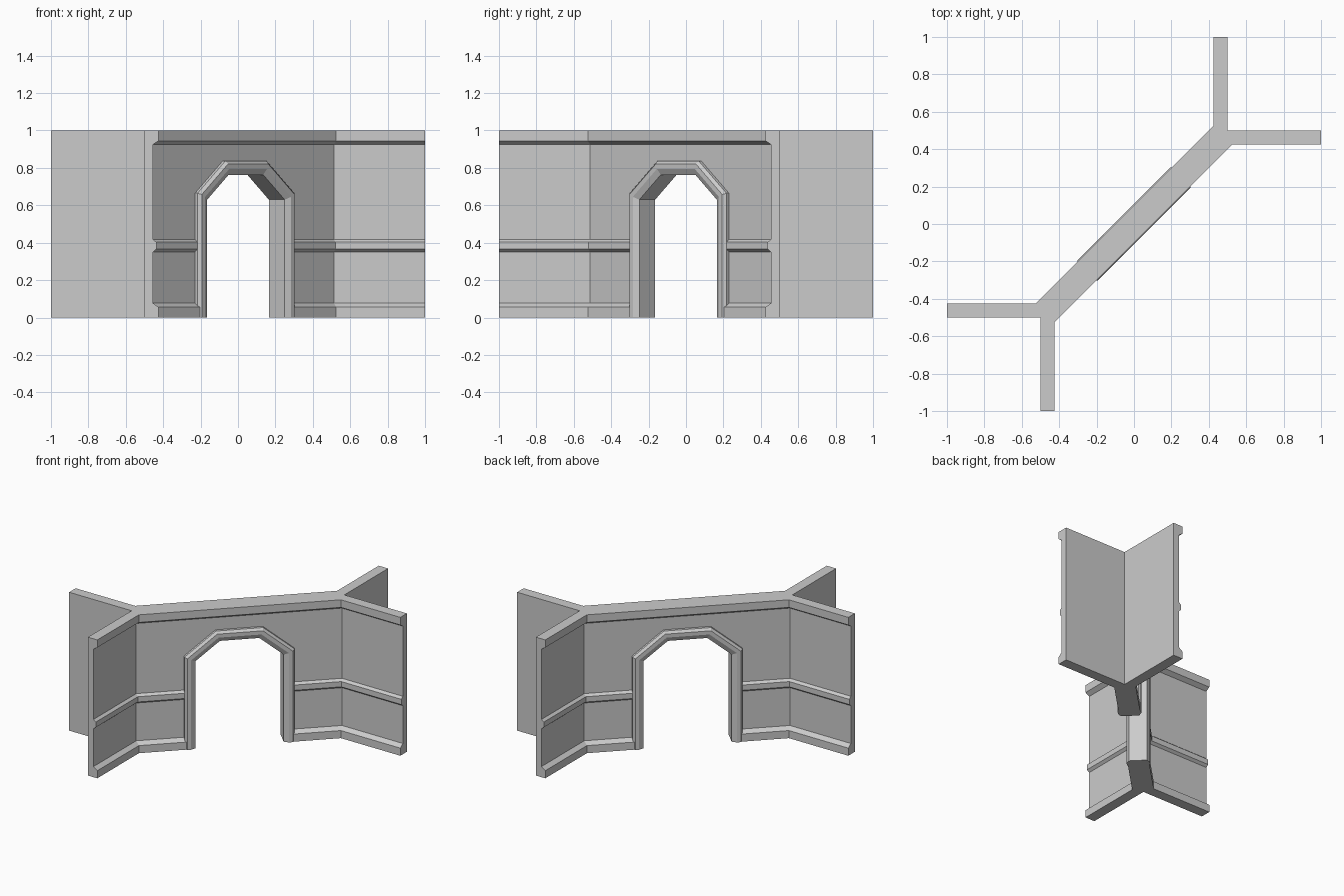
import bpy
import bmesh
from math import sqrt
from mathutils import Vector

if "Cube" in bpy.data.objects:
    bpy.data.objects.remove(bpy.data.objects["Cube"])

R2 = sqrt(2)


def bridge_rings(name, rings):
    """Closed rings joined in sequence and capped at both ends."""
    bm = bmesh.new()
    loops = [[bm.verts.new(p) for p in ring] for ring in rings]
    n = len(loops[0])
    for a, b in zip(loops, loops[1:]):
        for i in range(n):
            j = (i + 1) % n
            bm.faces.new((a[i], a[j], b[j], b[i]))
    bm.faces.new(loops[0])
    bm.faces.new(loops[-1])
    bmesh.ops.recalc_face_normals(bm, faces=bm.faces)
    mesh = bpy.data.meshes.new(name)
    bm.to_mesh(mesh)
    bm.free()
    ob = bpy.data.objects.new(name, mesh)
    bpy.context.collection.objects.link(ob)
    return ob


def on_diagonal(s, p, z):
    """s runs along the diagonal wall, p out of its front face."""
    return ((s + p) / R2, (s - p) / R2, z)


def offset_path(path, o):
    """Mitred outward offset of the doorway outline (left foot to right foot)."""
    out = []
    for i, pt in enumerate(path):
        normals = []
        for a, b in ((i - 1, i), (i, i + 1)):
            if a >= 0 and b < len(path):
                d = (Vector(path[b]) - Vector(path[a])).normalized()
                normals.append(Vector((-d.y, d.x)))
        m = sum(normals, Vector((0, 0))).normalized()
        out.append(Vector(pt) + m * (o / m.dot(normals[0])))
    return out


# Wall: Y-ended plan, lofted through the moulding profile (height, recess)
def plan(d, z):
    f = 0.425 + d
    k = f + 0.1 - R2 * d
    half = [(-f, -1), (-f, -k), (k, f), (1, f), (1, .5), (.5, .5), (.5, 1)]
    return [(x, y, z) for x, y in half] + [(-x, -y, z) for x, y in half]


moulding = [(0, 0), (.055, 0), (.077, .03), (.35, .03), (.365, .012),
            (.403, .012), (.418, .03), (.925, .03), (.945, 0), (1, 0)]
wall = bridge_rings("wall", [plan(d, z) for z, d in moulding])

# Doorway opening cut through the diagonal
door = [(-.293, 0), (-.293, .63), (-.131, .763),
        (.131, .763), (.293, .63), (.293, 0)]
hole = [(s, z if z > 0.01 else -0.1) for s, z in offset_path(door, .04)]
cutter = bridge_rings("doorway_cutter",
                      [[on_diagonal(s, p, z) for s, z in hole] for p in (-.3, .3)])
cutter.hide_render = True
mod = wall.modifiers.new("doorway", 'BOOLEAN')
mod.operation = 'DIFFERENCE'
mod.solver = 'EXACT'
mod.object = cutter
bpy.context.view_layer.objects.active = wall
bpy.ops.object.modifier_apply(modifier=mod.name)
bpy.data.objects.remove(cutter)

# Door frame: chamfered section (outward offset, depth) swept round the doorway
front = [(0, .06), (.032, .077), (.058, .077), (.073, .06)]
section = front + [(o, -p) for o, p in reversed(front)]
tracks = [(offset_path(door, o), p) for o, p in section]
bridge_rings("door_frame",
             [[on_diagonal(t[i].x, p, t[i].y) for t, p in tracks]
              for i in range(len(door))])
